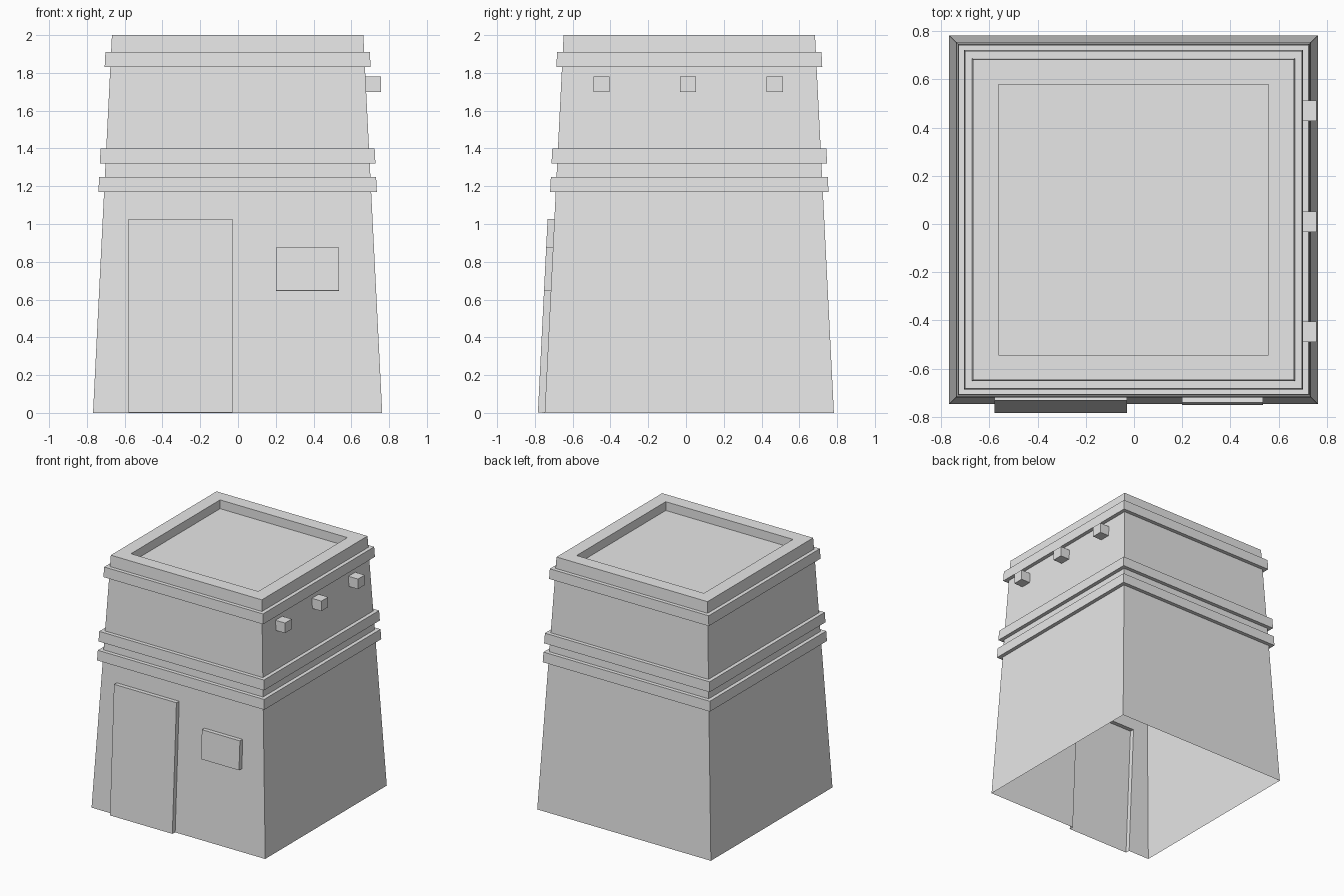
import bpy, bmesh
from mathutils import Vector

cube = bpy.data.objects.get("Cube")
if cube:
    bpy.data.objects.remove(cube, do_unlink=True)

# One plain plaster colour
plaster = bpy.data.materials.new("grey plaster")
plaster.use_nodes = True
plaster.diffuse_color = (0.8, 0.8, 0.8, 1)
plaster.node_tree.nodes["Principled BSDF"].inputs["Base Color"].default_value = (0.8, 0.8, 0.8, 1)

CX, CY, BASE, SLOPE = -0.002, 0.0175, 0.7655, 0.05


def half(z):
    return BASE - SLOPE * z


def finish(bm, name):
    mesh = bpy.data.meshes.new(name)
    bm.to_mesh(mesh)
    bm.free()
    mesh.materials.append(plaster)
    obj = bpy.data.objects.new(name, mesh)
    bpy.context.collection.objects.link(obj)


def ring(bm, z, h):
    return [bm.verts.new((CX + sx * h, CY + sy * h, z))
            for sx, sy in ((-1, -1), (1, -1), (1, 1), (-1, 1))]


# Tapered tower shell, open below, with three raised bands and a sunken roof
bm = bmesh.new()
profile = [(0, half(0))]
for z0, z1 in ((1.17, 1.25), (1.32, 1.40), (1.83, 1.91)):
    for z, out in ((z0, 0), (z0, 0.03), (z1, 0.03), (z1, 0)):
        profile.append((z, half(z) + out))
profile += [(2, half(2)), (2, 0.561), (1.93, 0.561)]
rings = [ring(bm, z, h) for z, h in profile]
for low, high in zip(rings, rings[1:]):
    for i in range(4):
        j = (i + 1) % 4
        bm.faces.new((low[i], low[j], high[j], high[i]))
bm.faces.new(rings[-1])
bm.faces.ensure_lookup_table()

# Slice the front wall around the door and window, then open those cells
openings = {"door": (-0.58, -0.03, 0, 1.025), "window": (0.2, 0.535, 0.645, 0.875)}
wall = [bm.faces[0]]
cuts = []
for x0, x1, z0, z1 in openings.values():
    cuts += [((x, 0, 0), (1, 0, 0)) for x in (x0, x1)]
    cuts += [((0, 0, z), (0, 0, 1)) for z in (z0, z1) if z]
for co, no in cuts:
    geom = set(wall)
    for f in wall:
        geom.update(f.verts, f.edges)
    res = bmesh.ops.bisect_plane(bm, geom=list(geom), plane_co=co, plane_no=no)
    wall = [g for g in res["geom"] if isinstance(g, bmesh.types.BMFace)]
    wall = [f for f in wall if f.normal.y < -0.9 or f.calc_center_median().y < -0.6]
    for f in wall:
        f.normal_update()
doomed = []
for f in wall:
    c = f.calc_center_median()
    if any(x0 < c.x < x1 and z0 < c.z < z1 for x0, x1, z0, z1 in openings.values()):
        doomed.append(f)
bmesh.ops.delete(bm, geom=doomed, context="FACES")
finish(bm, "tower_shell")

# Hollow raised door and window panels, pushed out along the wall normal
push = Vector((0, -1, SLOPE)).normalized() * 0.036
for name, (x0, x1, z0, z1) in openings.items():
    bm = bmesh.new()
    corners = [Vector((x, CY - half(z), z))
               for x, z in ((x0, z0), (x1, z0), (x1, z1), (x0, z1))]
    back = [bm.verts.new(c) for c in corners]
    front = [bm.verts.new(c + push) for c in corners]
    bm.faces.new(front)
    for i in range(1 if z0 == 0 else 0, 4):
        j = (i + 1) % 4
        bm.faces.new((back[i], back[j], front[j], front[i]))
    finish(bm, name + "_panel")

# Roof beam ends poking out of one side
for n, y in enumerate((-0.448, 0.01, 0.47)):
    bm = bmesh.new()
    bmesh.ops.create_cube(bm, size=1)
    bmesh.ops.scale(bm, vec=(0.09, 0.085, 0.08), verts=bm.verts)
    bmesh.ops.translate(bm, vec=(0.713, y, 1.74), verts=bm.verts)
    finish(bm, f"beam_end_{n + 1}")
